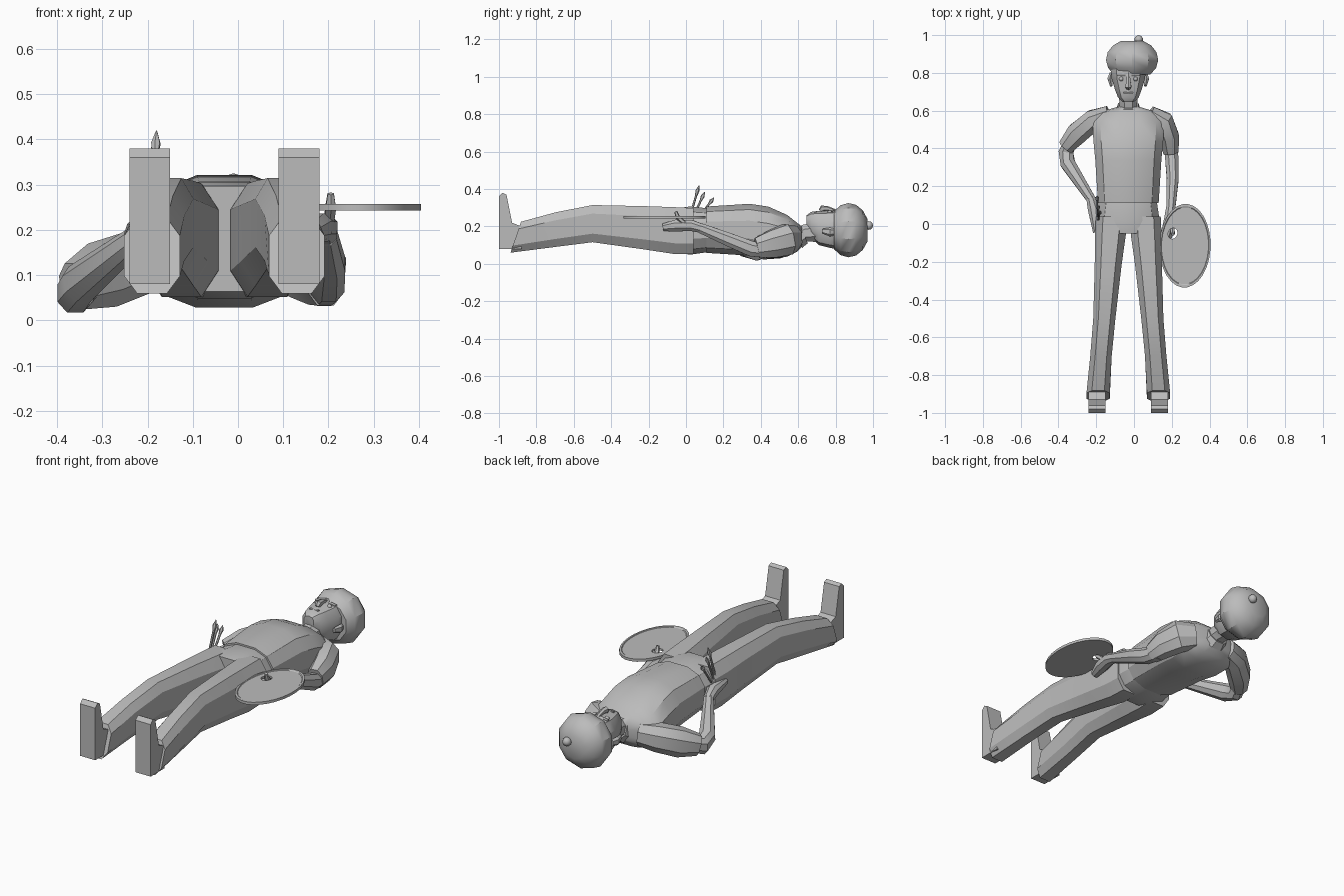
import bpy, bmesh, math
from mathutils import Vector

if "Cube" in bpy.data.objects:
    bpy.data.objects.remove(bpy.data.objects["Cube"])

MID = -.03  # centre line of the figure
SIDES = {"right": -1, "left": 1}

colour = (.5, .5, .5, 1)
grey = bpy.data.materials.new("plain grey")
grey.use_nodes = True
grey.diffuse_color = colour
grey.node_tree.nodes["Principled BSDF"].inputs["Base Color"].default_value = colour


def finish(name, bm, angle=30):
    """Turn a bmesh into a named object with sharp edges kept."""
    bmesh.ops.recalc_face_normals(bm, faces=bm.faces)
    mesh = bpy.data.meshes.new(name)
    bm.to_mesh(mesh)
    bm.free()
    mesh.materials.append(grey)
    part = bpy.data.objects.new(name, mesh)
    bpy.context.collection.objects.link(part)
    bpy.ops.object.select_all(action='DESELECT')
    part.select_set(True)
    bpy.context.view_layer.objects.active = part
    bpy.ops.object.shade_smooth_by_angle(angle=math.radians(angle))


def skin(name, rings, closed=False):
    """Bridge point rings; join the last to the first, or cap both ends."""
    bm = bmesh.new()
    rows = [[bm.verts.new(point) for point in ring] for ring in rings]
    following = rows[1:] + rows[:1] if closed else rows[1:]
    for near, far in zip(rows, following):
        for i in range(len(near)):
            bm.faces.new((near[i - 1], near[i], far[i], far[i - 1]))
    if not closed:
        bm.faces.new(rows[0])
        bm.faces.new(rows[-1])
    finish(name, bm)


def unit_ring(count, power):
    """Points round a superellipse; a lower power is boxier."""
    for i in range(count):
        angle = math.tau * (i + .5) / count
        c, s = math.cos(angle), math.sin(angle)
        yield (math.copysign(abs(c) ** power, c), math.copysign(abs(s) ** power, s))


def body(name, sections, side=1, count=10, power=.8, lean=0):
    """Loft of sections: y, half width, back z, front z and, if given, offset from MID."""
    rings = []
    for y, half, back, front, *offset in sections:
        centre = MID + side * sum(offset)
        slope = lean if y == sections[-1][0] else 0
        rings.append([(centre + half * c, y + slope * s,
                       (back + front) / 2 + s * (front - back) / 2)
                      for c, s in unit_ring(count, power)])
    skin(name, rings)


def limb(name, path, depth=1, count=8):
    """Tube along a path of x, y, z, radius; depth scales it front to back."""
    points = [Vector(step[:3]) for step in path]
    rings = []
    for i, (point, step) in enumerate(zip(points, path)):
        along = points[min(i + 1, len(points) - 1)] - points[max(i - 1, 0)]
        across = along.cross(Vector((0, 0, 1))).normalized()
        up = across.cross(along).normalized() * depth
        rings.append([point + (across * c + up * s) * step[3]
                      for c, s in unit_ring(count, .9)])
    skin(name, rings)


def ball(name, centre, radius):
    bm = bmesh.new()
    bmesh.ops.create_uvsphere(bm, u_segments=10, v_segments=6, radius=radius)
    bmesh.ops.translate(bm, verts=bm.verts, vec=centre)
    finish(name, bm, angle=60)


# Shirt, lying face up
body("shirt", [(.11, .165, .055, .31), (.34, .18, .04, .325), (.44, .19, .025, .31),
               (.54, .195, .035, .265), (.59, .165, .06, .225), (.62, .06, .09, .2)], count=12)

# Trousers: a waist piece, then two mirrored legs with slanted cuffs
body("hips", [(.12, .155, .06, .3), (.02, .17, .045, .31), (-.05, .16, .06, .3)], count=12)
leg = [(.04, .086, .045, .305, .09), (-.06, .086, .045, .31, .095),
       (-.22, .075, .07, .315, .107), (-.5, .062, .11, .32, .127),
       (-.7, .06, .085, .28, .145), (-.91, .065, .055, .23, .16)]
for label, side in SIDES.items():
    body(label + "_trouser_leg", leg, side, count=8, power=.7, lean=.03)

# Shoes: a side outline extruded across, sole towards the feet end
outline = [(-1, .08), (-1, .36), (-.98, .38), (-.96, .37), (-.93, .22), (-.88, .2), (-.88, .08)]
for label, side in SIDES.items():
    skin(label + "_shoe", [[(MID + side * .165 + edge, y, z) for y, z in outline]
                           for edge in (-.045, .045)])

# Left arm hanging, hand holding the palette
limb("left_sleeve", [(.08, .58, .14, .05), (.15, .54, .13, .065),
                     (.185, .46, .105, .058), (.195, .38, .085, .043)], depth=1.35)
limb("left_arm", [(.19, .43, .07, .036), (.2, .35, .08, .038),
                  (.205, .24, .125, .034), (.195, .08, .19, .025)], depth=1.15)
limb("left_hand", [(.195, .1, .185, .024), (.19, .03, .205, .032),
                   (.175, -.05, .205, .034), (.16, -.12, .195, .022)])
limb("left_thumb", [(.2, 0, .21, .012), (.205, -.045, .25, .013), (.205, -.055, .28, .008)], count=6)

# Right arm bent, hand resting on the hip
limb("right_sleeve", [(-.13, .58, .14, .05), (-.215, .55, .13, .06),
                      (-.3, .48, .1, .062), (-.36, .41, .075, .045)], depth=1.25)
limb("right_arm", [(-.335, .44, .08, .035), (-.36, .38, .06, .042),
                   (-.35, .32, .08, .042), (-.22, .12, .185, .025)], depth=1.1)
limb("right_hand", [(-.23, .14, .18, .024), (-.215, .08, .2, .032), (-.2, -.045, .2, .018)])

# Brushes fanning out of the hand: thin handle, fatter pointed bristles
for label, tip in {"low": (-.18, .07, .42), "middle": (-.19, .1, .385), "high": (-.195, .15, .355)}.items():
    end = Vector(tip)
    base = Vector((-.19, end.y / 2 - .02, .23))
    limb(label + "_brush", [(*base.lerp(end, part), radius) for part, radius in
                            ((0, .006), (.7, .006), (.85, .011), (1, .001))], count=6)


# Paint palette: tilted oval with a raised rim and a thumb hole
def oval(height, centre, width, length):
    points = []
    for i in range(28):
        angle = math.tau * i / 28
        across, along = width * math.cos(angle), length * math.sin(angle)
        points.append((centre[0] + across - along * .06, centre[1] + along + across * .2, height))
    return points


def rim(height, scale):
    return oval(height, (.27, -.115), scale * .135, scale * .22)


def thumb_hole(height):
    return oval(height, (.205, -.05), .025, .028)


top, under, raised = .254, .243, .257
skin("palette", [thumb_hole(top), rim(top, .92), rim(raised, .94), rim(raised, 1),
                 rim(under, 1), thumb_hole(under)], closed=True)

# Neck and collar
limb("neck", [(MID, .58, .14, .052), (MID, .64, .165, .05), (MID, .72, .17, .058)])
limb("collar", [(MID, .595, .145, .07), (MID, .63, .16, .058)])

# Head with face features
body("head", [(.645, .03, .2, .26), (.67, .057, .14, .278), (.71, .073, .1, .283),
              (.77, .092, .085, .287), (.83, .097, .075, .295), (.89, .085, .1, .28)])
limb("nose", [(MID, .8, .282, .009), (MID, .755, .296, .013),
              (MID, .728, .295, .018), (MID, .718, .283, .011)], count=6)
limb("mouth", [(MID - .025, .693, .276, .006), (MID + .025, .693, .276, .006)], count=6)
for label, side in SIDES.items():
    inner, outer = MID + side * .015, MID + side * .06
    limb(label + "_brow", [(inner, .79, .28, .01), (outer, .79, .275, .008)], count=6)
    ball(label + "_eye", ((inner + outer) / 2, .768, .273), .013)
    ear = MID + side * .09
    limb(label + "_ear", [(ear, .73, .175, .008), (ear + side * .008, .77, .17, .014),
                          (ear, .8, .17, .01)], depth=1.7, count=6)

# Beret: a puffed cap following an arc, with a bobble on the crown
arc = [math.radians(degrees) for degrees in range(45, 160, 22)]
puff = [(.87 - .11 * math.cos(a), .145 * math.sin(a)) for a in arc]
body("beret", [(y, r, .18 - r, .18 + r, .02) for y, r in puff], power=.95)
ball("beret_bobble", (.025, .977, .205), .023)
